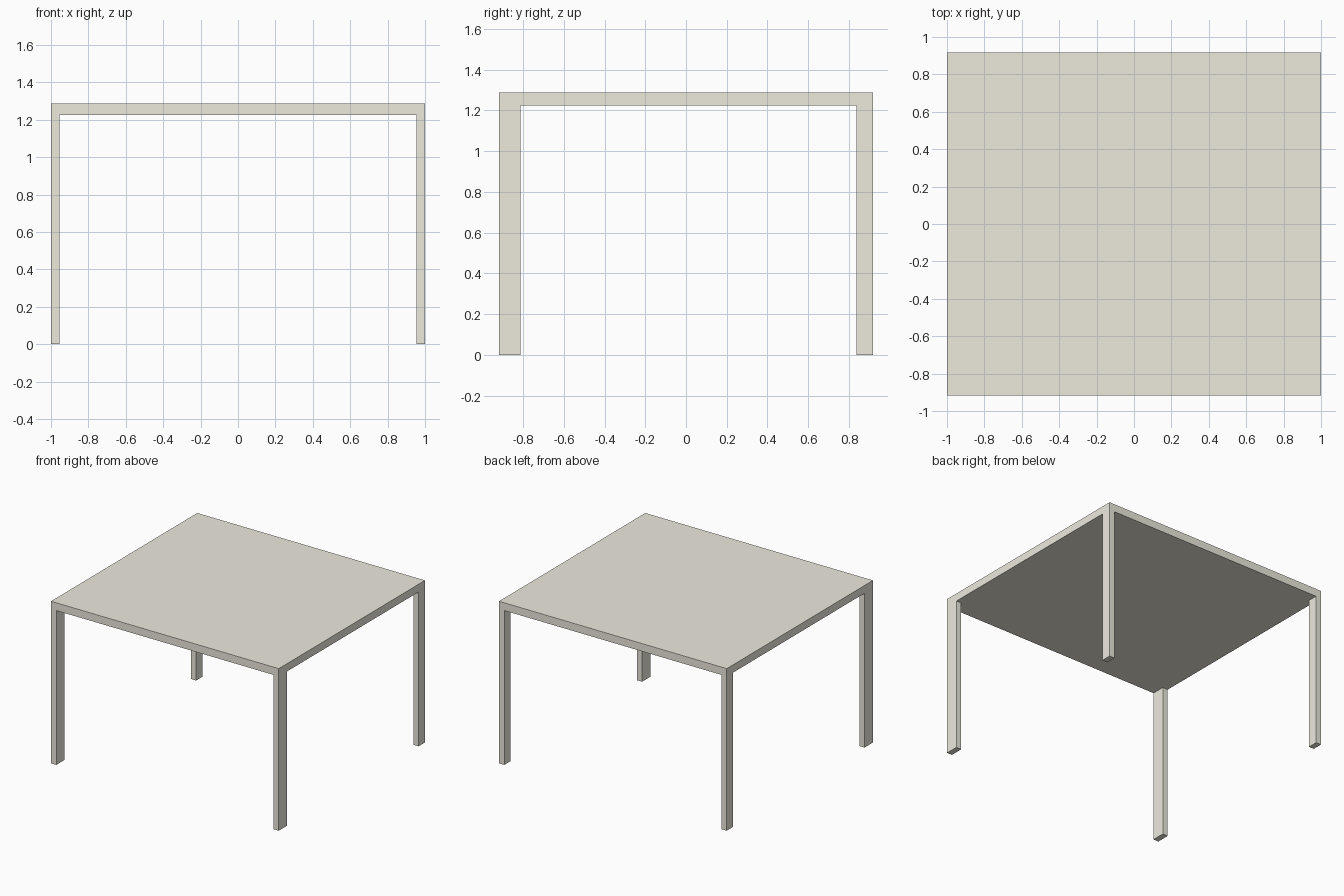
import bpy, bmesh
from math import radians

if "Cube" in bpy.data.objects:
    bpy.data.objects.remove(bpy.data.objects["Cube"])

HALF_X, HALF_Y = 1.0, 0.917
TOP, UNDER = 1.287, 1.225
LEG_X = 0.046                       # leg width along x
LEG_FRONT, LEG_BACK = 0.105, 0.080  # leg depth along y

# grid lines that mark out the leg footprints in the corners
xs = [-HALF_X, -HALF_X + LEG_X, HALF_X - LEG_X, HALF_X]
ys = [-HALF_Y, -HALF_Y + LEG_FRONT, HALF_Y - LEG_BACK, HALF_Y]

bm = bmesh.new()


def extrude(faces, dz):
    """Extrude faces vertically."""
    geom = bmesh.ops.extrude_face_region(bm, geom=faces)["geom"]
    verts = [g for g in geom if isinstance(g, bmesh.types.BMVert)]
    bmesh.ops.translate(bm, verts=verts, vec=(0, 0, dz))


# tabletop: 3 x 3 sheet, copied and thickened to a closed slab
grid = [[bm.verts.new((x, y, TOP)) for x in xs] for y in ys]
sheet = [bm.faces.new((grid[j][i], grid[j][i + 1], grid[j + 1][i + 1], grid[j + 1][i]))
         for j in range(3) for i in range(3)]
bmesh.ops.duplicate(bm, geom=sheet)
extrude(sheet, UNDER - TOP)
bmesh.ops.remove_doubles(bm, verts=bm.verts[:], dist=1e-5)

# legs: pull the four corner cells of the underside down to the floor
corners = []
for f in bm.faces:
    c = f.calc_center_median()
    if abs(c.z - UNDER) < 1e-4 and abs(c.x) > HALF_X - LEG_X and abs(c.y) > HALF_Y - LEG_FRONT:
        corners.append(f)
extrude(corners, -UNDER)

# merge flush faces so legs and top read as one piece
bmesh.ops.dissolve_limit(bm, angle_limit=radians(1), verts=bm.verts[:], edges=bm.edges[:])
bmesh.ops.recalc_face_normals(bm, faces=bm.faces[:])

mesh = bpy.data.meshes.new("table")
bm.to_mesh(mesh)
bm.free()
table = bpy.data.objects.new("table", mesh)
bpy.context.collection.objects.link(table)

# pale beige finish
beige = bpy.data.materials.new("beige")
beige.diffuse_color = (0.85, 0.83, 0.73, 1)
beige.use_nodes = True
beige.node_tree.nodes["Principled BSDF"].inputs["Base Color"].default_value = beige.diffuse_color
mesh.materials.append(beige)
